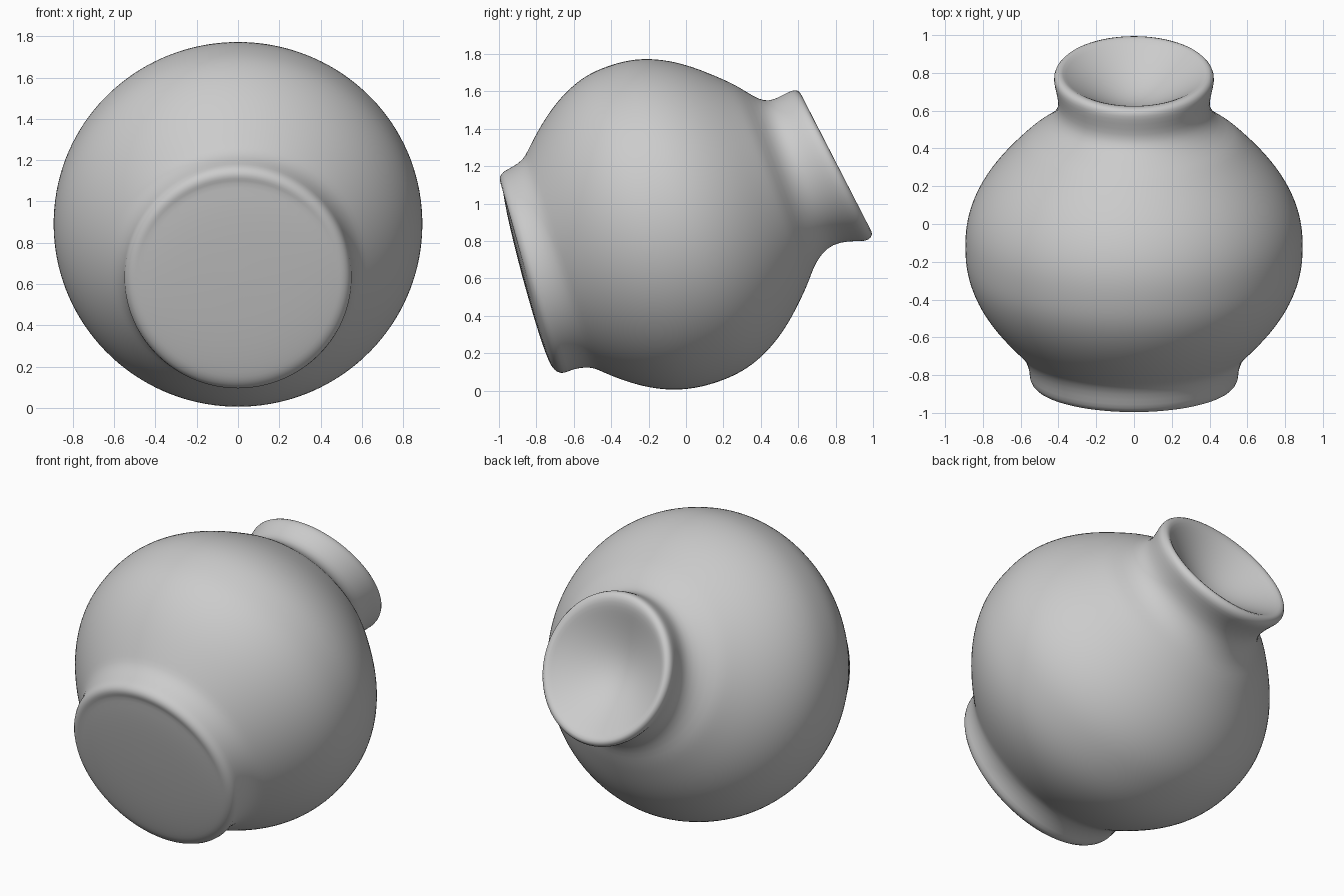
import bpy, bmesh
from math import sin, cos, pi, radians, atan2, hypot

cube = bpy.data.objects.get("Cube")
if cube:
    bpy.data.objects.remove(cube, do_unlink=True)

clay = bpy.data.materials.new("grey clay")
clay.use_nodes = True
grey = (0.6, 0.6, 0.6, 1)
clay.diffuse_color = grey
bsdf = clay.node_tree.nodes["Principled BSDF"]
bsdf.inputs["Base Color"].default_value = grey
bsdf.inputs["Roughness"].default_value = 0.8

SEGMENTS = 72
bm = bmesh.new()


def ring(cy, cz, tilt, r, wide=1.0):
    """Circle across the pot's axis; tilt is the axis angle above +y."""
    return [bm.verts.new((r * wide * cos(a), cy - r * sin(a) * sin(tilt), cz + r * sin(a) * cos(tilt)))
            for a in (2 * pi * i / SEGMENTS for i in range(SEGMENTS))]


def ring_between(top, bottom, wide=1.0):
    """Circle whose upper and lower points in the side profile are given."""
    dy, dz = top[0] - bottom[0], top[1] - bottom[1]
    return ring((top[0] + bottom[0]) / 2, (top[1] + bottom[1]) / 2,
                atan2(-dy, dz), hypot(dy, dz) / 2, wide)


rings = []

# Slightly domed foot disc, slanted forward
foot_tilt = radians(15)
for bulge, r in [(0.022, 0.02), (0.02, 0.2), (0.015, 0.34), (0.007, 0.44), (0.0, 0.49)]:
    rings.append(ring(-0.855 - bulge * cos(foot_tilt), 0.62 - bulge * sin(foot_tilt), foot_tilt, r))

# Rounded foot edge and the groove above it
for top, bottom in [((-0.993, 1.11), (-0.715, 0.125)), ((-1.0, 1.14), (-0.69, 0.097)),
                    ((-0.98, 1.172), (-0.65, 0.09)), ((-0.935, 1.192), (-0.61, 0.115))]:
    rings.append(ring_between(top, bottom, 0.98))

# Round belly, fullest at the middle and drawn in towards foot and neck
STEPS = 24
for i in range(STEPS + 1):
    t = i / STEPS
    angle = 136 - 96 * t
    polar = radians(angle)
    tilt = radians(18 + 3 * t)
    u = min(1, max(0, (abs(angle - 90) - 5) / 40))
    R = 0.895 - 0.06 * u * u * (3 - 2 * u)
    sag = 0.025 * max(0, 1 - t / 0.4)
    rings.append(ring(-0.12 + R * cos(polar) * cos(tilt), 0.892 - sag + R * cos(polar) * sin(tilt),
                      tilt, R * sin(polar)))

# Flared neck and lip
for top, bottom in [((0.36, 1.573), (0.695, 0.69)), ((0.42, 1.548), (0.755, 0.765)),
                    ((0.47, 1.555), (0.82, 0.793)), ((0.53, 1.588), (0.90, 0.80)),
                    ((0.57, 1.607), (0.96, 0.798)), ((0.60, 1.608), (0.99, 0.815)),
                    ((0.622, 1.58), (1.002, 0.85))]:
    rings.append(ring_between(top, bottom, 0.95))

# Shallow funnel-shaped mouth
mouth_tilt = radians(27)
for depth, r in [(0.02, 0.365), (0.055, 0.31), (0.1, 0.235), (0.14, 0.155), (0.165, 0.08), (0.172, 0.02)]:
    rings.append(ring(0.81 - depth * cos(mouth_tilt), 1.215 - depth * sin(mouth_tilt), mouth_tilt, r))

for lower, upper in zip(rings, rings[1:]):
    for i in range(SEGMENTS):
        j = (i + 1) % SEGMENTS
        bm.faces.new((lower[i], lower[j], upper[j], upper[i]))
bm.faces.new(rings[0])
bm.faces.new(rings[-1])
bmesh.ops.recalc_face_normals(bm, faces=bm.faces)
for f in bm.faces:
    f.smooth = True

mesh = bpy.data.meshes.new("tilted_pot")
bm.to_mesh(mesh)
bm.free()
mesh.materials.append(clay)
pot = bpy.data.objects.new("tilted_pot", mesh)
bpy.context.collection.objects.link(pot)
smooth = pot.modifiers.new("smooth", "SUBSURF")
smooth.levels = smooth.render_levels = 1
